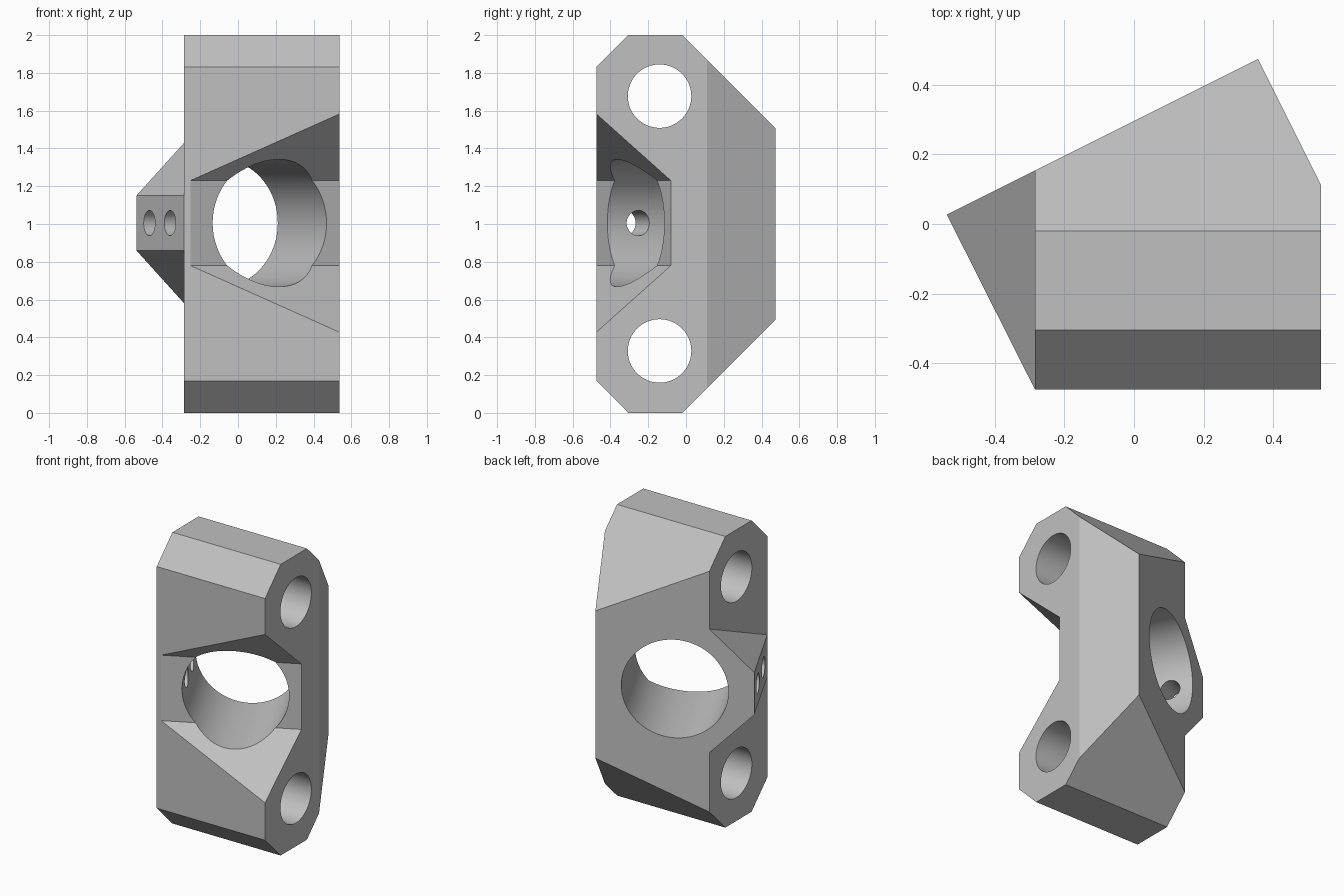
import bpy, bmesh, math
from mathutils import Matrix, Vector

if "Cube" in bpy.data.objects:
    bpy.data.objects.remove(bpy.data.objects["Cube"], do_unlink=True)

grey = bpy.data.materials.new("plain grey")
grey.use_nodes = True
grey.diffuse_color = (0.53, 0.53, 0.53, 1)
grey.node_tree.nodes["Principled BSDF"].inputs["Base Color"].default_value = grey.diffuse_color

ANGLE = math.atan(0.5)                    # turn of the bored section
X0, X1, FRONT = -0.285, 0.538, -0.475     # side and front faces of the block
MID = 1.005
corner = Vector((-0.538, 0.027, 0))       # outer tip of the ear
turn = Matrix.Rotation(ANGLE, 4, "Z")
along = turn @ Vector((1, 0, 0))
back = turn @ Vector((0, 1, 0))
frame = Matrix.Translation(corner + along * 0.5 + Vector((0, 0, MID))) @ turn


def finish(bm, name):
    bmesh.ops.recalc_face_normals(bm, faces=bm.faces)
    mesh = bpy.data.meshes.new(name)
    bm.to_mesh(mesh)
    bm.free()
    mesh.materials.append(grey)
    obj = bpy.data.objects.new(name, mesh)
    bpy.context.collection.objects.link(obj)
    return obj


def prism(profile, x0, x1):
    """Extrude a (y, z) profile along x."""
    bm = bmesh.new()
    face = bm.faces.new([bm.verts.new((x0, y, z)) for y, z in profile])
    new = bmesh.ops.extrude_face_region(bm, geom=[face])["geom"]
    bmesh.ops.translate(bm, vec=(x1 - x0, 0, 0),
                        verts=[v for v in new if isinstance(v, bmesh.types.BMVert)])
    return bm


def rod(name, centre, axis, radius, length, sides=96):
    bm = bmesh.new()
    matrix = Matrix.Translation(centre) @ Vector(axis).to_track_quat("Z", "Y").to_matrix().to_4x4()
    bmesh.ops.create_cone(bm, cap_ends=True, segments=sides, radius1=radius,
                          radius2=radius, depth=length, matrix=matrix)
    return finish(bm, name)


def combine(target, tool, operation):
    tool.hide_render = True
    mod = target.modifiers.new(tool.name, "BOOLEAN")
    mod.operation, mod.object, mod.solver = operation, tool, "EXACT"
    result = bpy.data.meshes.new_from_object(
        target.evaluated_get(bpy.context.evaluated_depsgraph_get()))
    target.modifiers.clear()
    target.data = result
    bpy.data.objects.remove(tool, do_unlink=True)


# Main block: chamfered side profile, trimmed by the slanted back and end planes
half = [(FRONT, 0.17), (-0.305, 0), (-0.02, 0), (0.48, 0.5)]
bm = prism(half + [(y, 2 - z) for y, z in reversed(half)], X0, X1)
for point, normal in ((corner, back), (corner + along, along)):
    bmesh.ops.recalc_face_normals(bm, faces=bm.faces)
    bmesh.ops.bisect_plane(bm, geom=bm.verts[:] + bm.edges[:] + bm.faces[:],
                           plane_co=point, plane_no=normal, clear_outer=True)
    bmesh.ops.holes_fill(bm, edges=[e for e in bm.edges if e.is_boundary])
block = finish(bm, "bracket_block")

# Side ear: triangular wedge that grows taller towards the back
bm = bmesh.new()
root_y = corner.y + (X0 - corner.x) * 0.5
for x, y, h in ((corner.x, corner.y, 0.145), (X0, FRONT, 0.145), (X0, root_y, 0.425)):
    for s in (-1, 1):
        bm.verts.new((x, y, MID + s * h))
bmesh.ops.convex_hull(bm, input=bm.verts)
bmesh.ops.dissolve_limit(bm, angle_limit=0.01, verts=bm.verts, edges=bm.edges)
combine(block, finish(bm, "side_ear"), "UNION")

# Flared recess across the front
bm = prism([(-0.577, -0.225), (-0.577, 0.225), (-1.277, 0.925), (-1.277, -0.925)], -1, 1.2)
bm.transform(frame)
combine(block, finish(bm, "recess_cutter"), "DIFFERENCE")

# Large bore square to the slanted back
combine(block, rod("bore_cutter", frame.translation - back * 0.3, back, 0.337, 2), "DIFFERENCE")

# Bolt holes through the block from side to side
for z in (0.328, 1.677):
    combine(block, rod("bolt_hole_cutter", (0, -0.14, z), (1, 0, 0), 0.168, 3), "DIFFERENCE")

# Two small screw holes from the ear into the bore
for depth in (0.153, 0.396):
    centre = corner - back * depth + along * 0.15 + Vector((0, 0, MID))
    combine(block, rod("screw_hole_cutter", centre, along, 0.067, 0.5, 48), "DIFFERENCE")

bpy.ops.object.select_all(action="DESELECT")
block.select_set(True)
bpy.context.view_layer.objects.active = block
bpy.ops.object.shade_smooth_by_angle(angle=math.radians(20))
